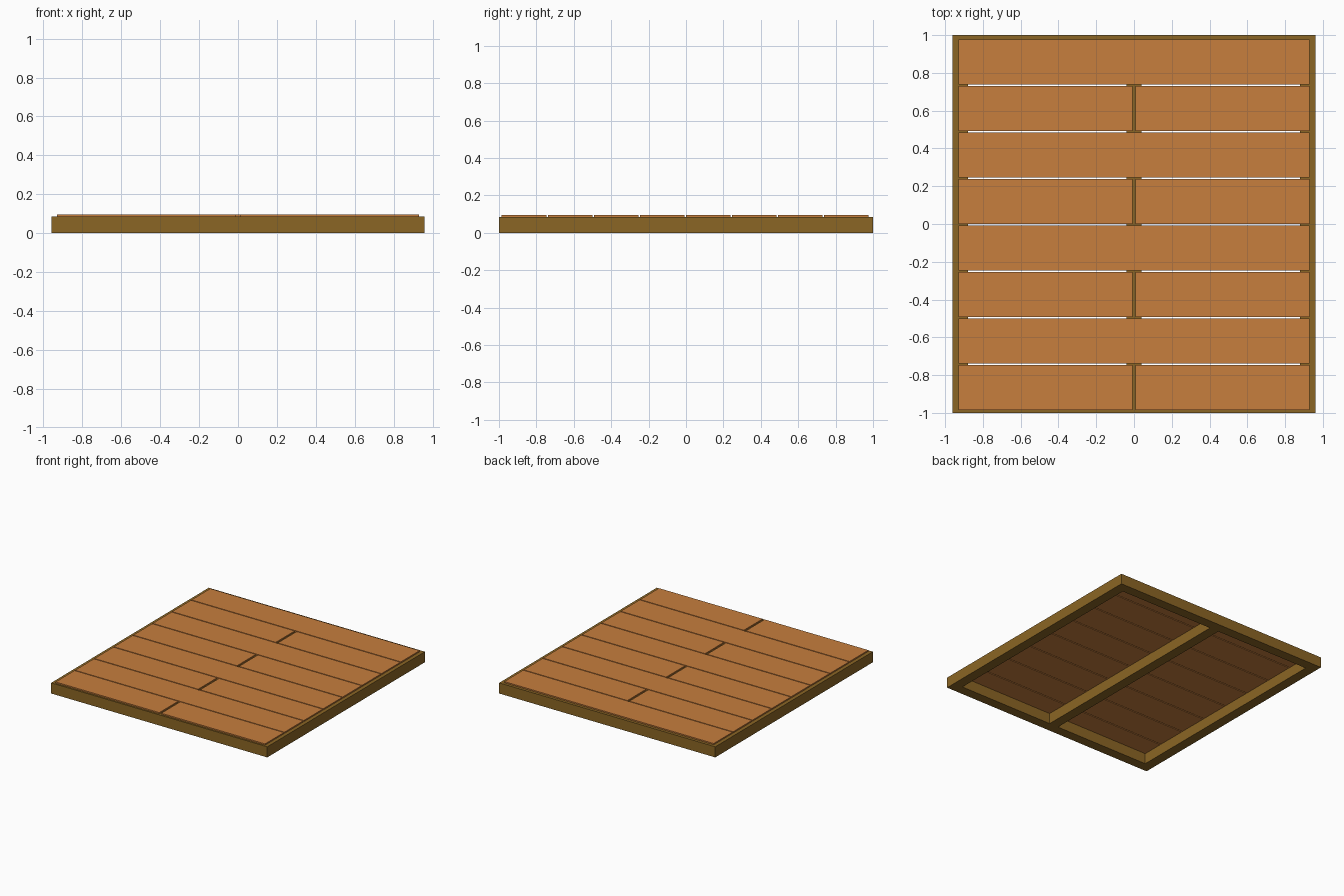
import bpy

default = bpy.data.objects.get("Cube")
if default:
    bpy.data.objects.remove(default, do_unlink=True)


def make_material(name, color):
    mat = bpy.data.materials.new(name)
    mat.use_nodes = True
    mat.diffuse_color = color
    mat.node_tree.nodes["Principled BSDF"].inputs["Base Color"].default_value = color
    return mat


def box(name, x, y, z, mat):
    """Box spanning the (low, high) pairs x, y and z."""
    spans = (x, y, z)
    bpy.ops.mesh.primitive_cube_add(size=1, location=[(a + b) / 2 for a, b in spans])
    ob = bpy.context.object
    ob.name = name
    ob.scale = [b - a for a, b in spans]
    bpy.ops.object.transform_apply(location=False, rotation=False, scale=True)
    ob.data.materials.append(mat)
    return ob


frame_wood = make_material("dark frame wood", (0.26, 0.133, 0.018, 1))
plank_wood = make_material("orange plank wood", (0.57, 0.21, 0.047, 1))

HALF_X, HALF_Y, BEAM = 0.96, 1.0, 0.08
FRAME_Z = (0, 0.085)
PLANK_Z = (0.085, 0.095)
INNER_Y = HALF_Y - BEAM

# Supporting frame: two side beams, a centre beam and two end beams between them
for name, cx in (("right_beam", -HALF_X + BEAM / 2),
                 ("centre_beam", 0),
                 ("left_beam", HALF_X - BEAM / 2)):
    reach = INNER_Y if cx == 0 else HALF_Y
    box(name, (cx - BEAM / 2, cx + BEAM / 2), (-reach, reach), FRAME_Z, frame_wood)
inner_x = HALF_X - BEAM
box("front_beam", (-inner_x, inner_x), (-HALF_Y, -INNER_Y), FRAME_Z, frame_wood)
box("back_beam", (-inner_x, inner_x), (INNER_Y, HALF_Y), FRAME_Z, frame_wood)

# Deck planks from back to front, every second row split over the centre beam
ROWS, PITCH, GAP = 8, 0.2463, 0.008
BACK_EDGE, PLANK_X, SPLIT = 0.977, 0.93, 0.009
for row in range(ROWS):
    top = BACK_EDGE - row * PITCH
    y = (top - PITCH + GAP, top)
    if row % 2 == 0:
        box(f"long_plank_{row}", (-PLANK_X, PLANK_X), y, PLANK_Z, plank_wood)
    else:
        box(f"short_plank_right_{row}", (-PLANK_X, -SPLIT), y, PLANK_Z, plank_wood)
        box(f"short_plank_left_{row}", (SPLIT, PLANK_X), y, PLANK_Z, plank_wood)
